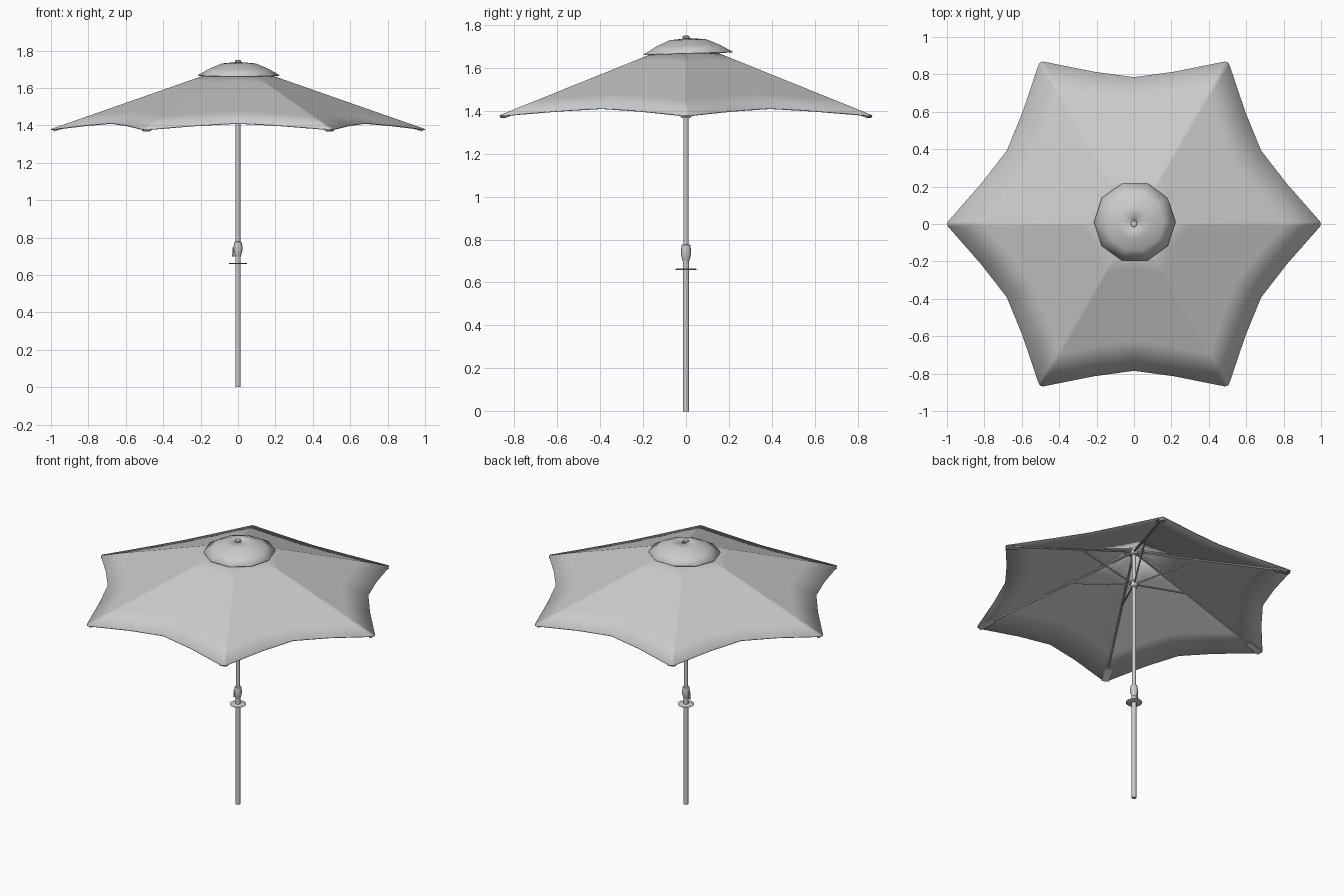
import bpy, bmesh, math
from mathutils import Vector, Matrix

if "Cube" in bpy.data.objects:
    bpy.data.objects.remove(bpy.data.objects["Cube"])

SIDES = 6
PEAK, SLOPE = 1.73, 0.404          # canopy height = PEAK - SLOPE * distance across panel


def ridge_z(r):
    return PEAK - SLOPE * math.cos(math.pi / 6) * r


def finish(name, bm, angle=35):
    bmesh.ops.recalc_face_normals(bm, faces=bm.faces)
    me = bpy.data.meshes.new(name)
    bm.to_mesh(me)
    bm.free()
    ob = bpy.data.objects.new(name, me)
    bpy.context.collection.objects.link(ob)
    bpy.ops.object.select_all(action='DESELECT')
    ob.select_set(True)
    bpy.context.view_layer.objects.active = ob
    bpy.ops.object.shade_smooth_by_angle(angle=math.radians(angle))
    return ob


def lathe(name, profile, n=16, close=True, angle=35):
    """Spin (radius, z) pairs around the z axis."""
    bm = bmesh.new()
    rings = [[bm.verts.new((r * math.cos(2 * math.pi * i / n), r * math.sin(2 * math.pi * i / n), z))
              for i in range(n)] for r, z in profile]
    for a, b in zip(rings, rings[1:]):
        for i in range(n):
            j = (i + 1) % n
            bm.faces.new((a[i], a[j], b[j], b[i]))
    if close:
        bm.faces.new(rings[0])
        bm.faces.new(rings[-1])
    return finish(name, bm, angle)


def rod(name, p, q, r, n=8):
    p, q = Vector(p), Vector(q)
    bm = bmesh.new()
    m = Matrix.Translation((p + q) / 2) @ (q - p).to_track_quat('Z', 'Y').to_matrix().to_4x4()
    bmesh.ops.create_cone(bm, cap_ends=True, segments=n, radius1=r, radius2=r,
                          depth=(q - p).length, matrix=m)
    return finish(name, bm)


def thicken(ob, t):
    mod = ob.modifiers.new("thickness", 'SOLIDIFY')
    mod.thickness = t
    mod.offset = -1


# Canopy: six panels with scalloped edges, (along edge, outward) outline per panel
edge = [(-0.485, 0.868), (-0.22, 0.815), (0, 0.785), (0.22, 0.815), (0.485, 0.868), (0.5, 0.866)]
bm = bmesh.new()
rings = []
for s in (0.07, 0.3, 0.55, 0.8, 1.0):
    ring = []
    for k in range(SIDES):
        a = math.radians(30 + 60 * k)
        for t, d in edge:
            ring.append(bm.verts.new((s * (d * math.cos(a) - t * math.sin(a)),
                                      s * (d * math.sin(a) + t * math.cos(a)),
                                      PEAK - SLOPE * d * s)))
    rings.append(ring)
for a, b in zip(rings, rings[1:]):
    n = len(a)
    for i in range(n):
        j = (i + 1) % n
        bm.faces.new((a[i], b[i], b[j], a[j]))
canopy = finish("canopy", bm)
if canopy.data.polygons[0].normal.z < 0:
    canopy.data.flip_normals()
thicken(canopy, 0.005)

# Vent cap, slightly off centre and tilted
cap = lathe("vent_cap", [(0.218, 1.669), (0.155, 1.704), (0.09, 1.731), (0.012, 1.738)],
            n=10, close=False, angle=50)
if cap.data.polygons[0].normal.z < 0:
    cap.data.flip_normals()
cap.data.transform(Matrix.Translation((0.004, 0.01, 1.7)) @ Matrix.Rotation(math.radians(1.6), 4, 'X')
                   @ Matrix.Translation((0, 0, -1.7)))
thicken(cap, 0.004)
lathe("finial", [(0.012, 1.70), (0.012, 1.737), (0.017, 1.739), (0.017, 1.746), (0.011, 1.75)])

# Pole with hubs
lathe("lower_pole", [(0.014, 0), (0.014, 0.70)])
lathe("upper_pole", [(0.0125, 0.69), (0.0125, 1.72)])
lathe("top_hub", [(0.018, 1.68), (0.024, 1.685), (0.024, 1.71), (0.018, 1.715)])
lathe("runner", [(0.017, 1.455), (0.022, 1.462), (0.022, 1.495), (0.017, 1.5)])

# Crank housing, crank and tray disc
lathe("crank_housing", [(0.015, 0.70), (0.018, 0.71), (0.023, 0.73), (0.023, 0.755),
                        (0.02, 0.775), (0.014, 0.778)])
rod("crank_axle", (-0.01, 0, 0.742), (-0.029, 0, 0.742), 0.006)
rod("crank_arm", (-0.026, 0, 0.746), (-0.027, 0, 0.705), 0.004)
rod("crank_knob", (-0.02, 0, 0.705), (-0.032, 0, 0.705), 0.005)
lathe("tray_disc", [(0.046, 0.658), (0.049, 0.660), (0.049, 0.663), (0.046, 0.665)], n=20)

# Ribs, stretchers and tip pockets
for k in range(SIDES):
    a = math.radians(60 * k)

    def at(r, z):
        return (r * math.cos(a), r * math.sin(a), z)

    rod(f"rib_{k + 1}", at(0.015, ridge_z(0.015) - 0.024), at(0.97, ridge_z(0.97) - 0.011), 0.006)
    rod(f"stretcher_{k + 1}", at(0.015, 1.482), at(0.41, ridge_z(0.41) - 0.018), 0.005)
    bm = bmesh.new()
    tilt = math.atan(SLOPE * math.cos(math.pi / 6))
    bmesh.ops.create_cube(bm, size=1, matrix=Matrix.Translation(at(0.94, ridge_z(0.94) - 0.012))
                          @ Matrix.Rotation(a, 4, 'Z') @ Matrix.Rotation(tilt, 4, 'Y')
                          @ Matrix.Diagonal((0.105, 0.05, 0.014, 1)))
    bmesh.ops.bevel(bm, geom=bm.edges[:], offset=0.005, segments=2, affect='EDGES')
    finish(f"tip_pocket_{k + 1}", bm)
